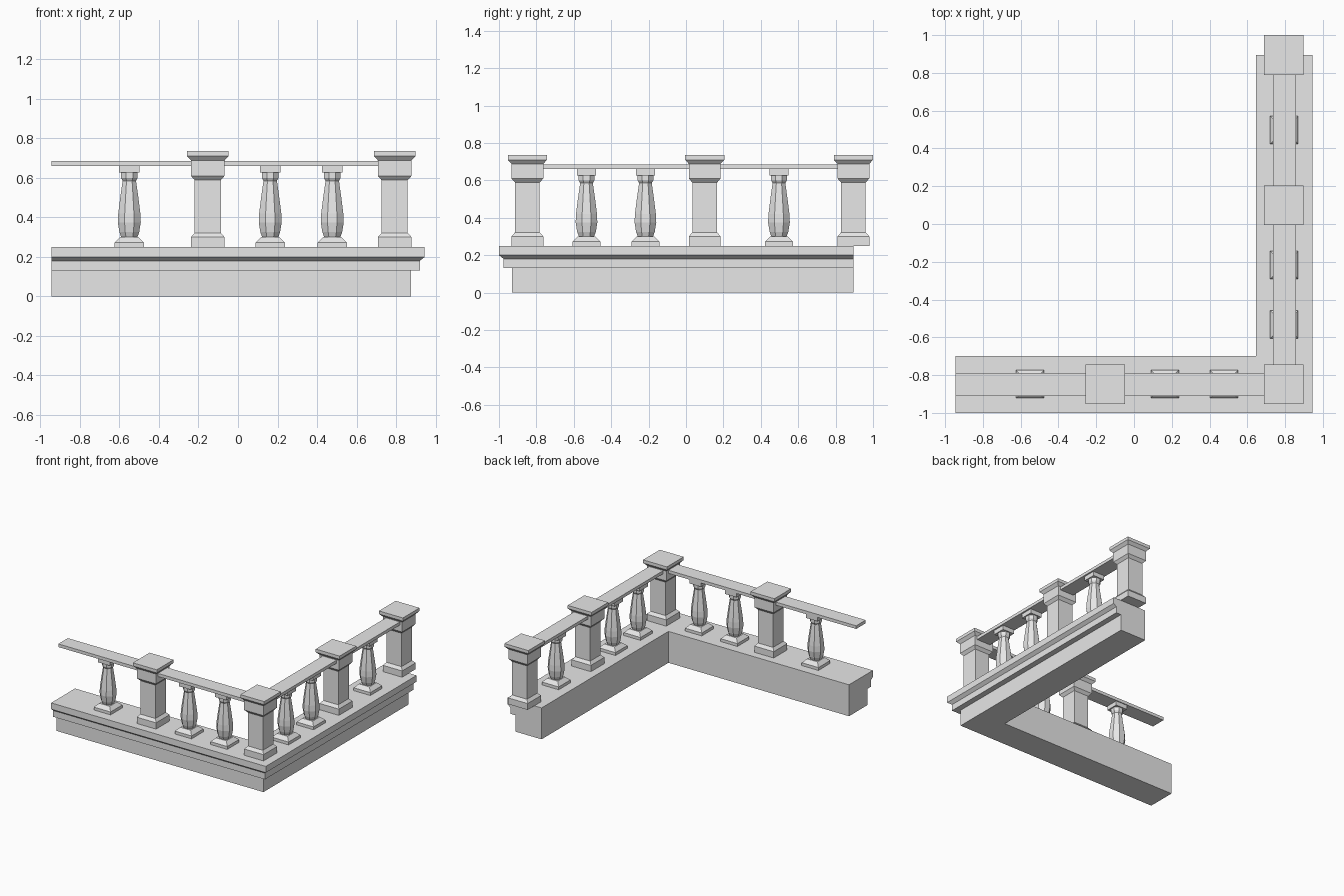
import bpy, bmesh
from math import cos, sin, pi

default = bpy.data.objects.get("Cube")
if default:
    bpy.data.objects.remove(default)

stone = bpy.data.materials.new("grey_stone")
stone.use_nodes = True
GREY = (0.8, 0.8, 0.8, 1)
stone.diffuse_color = GREY
stone.node_tree.nodes["Principled BSDF"].inputs["Base Color"].default_value = GREY


def loft(bm, rings):
    """Skin a list of closed rings and cap both ends."""
    rows = [[bm.verts.new(p) for p in ring] for ring in rings]
    n = len(rows[0])
    for a, b in zip(rows, rows[1:]):
        for i in range(n):
            j = (i + 1) % n
            bm.faces.new((a[i], a[j], b[j], b[i]))
    bm.faces.new(rows[0][::-1])
    bm.faces.new(rows[-1])


def turned(bm, sides, profile):
    """Stack regular rings; profile holds (half width, height)."""
    def ring(half, z):
        r = half / cos(pi / sides)
        angles = [(2 * i + 1) * pi / sides for i in range(sides)]
        return [(r * cos(a), r * sin(a), z) for a in angles]
    loft(bm, [ring(h, z) for h, z in profile])


def make_mesh(name, bm):
    bmesh.ops.recalc_face_normals(bm, faces=bm.faces)
    mesh = bpy.data.meshes.new(name)
    bm.to_mesh(mesh)
    bm.free()
    mesh.materials.append(stone)
    return mesh


def place(name, mesh, location=(0, 0, 0)):
    obj = bpy.data.objects.new(name, mesh)
    obj.location = location
    bpy.context.collection.objects.link(obj)


def box(name, x0, x1, y0, y1, z0, z1):
    bm = bmesh.new()
    loft(bm, [[(x0, y0, z), (x1, y0, z), (x1, y1, z), (x0, y1, z)] for z in (z0, z1)])
    place(name, make_mesh(name, bm))


# L-shaped plinth: moulded outer side, flat inner side (inset, height)
section = [(0.07, 0), (0.07, 0.13), (0.025, 0.13), (0.025, 0.18),
           (0, 0.2), (0, 0.25), (0.3, 0.25), (0.3, 0)]
bm = bmesh.new()
loft(bm, [[(-0.945, -1 + o, z) for o, z in section],
          [(0.945 - o, -1 + o, z) for o, z in section],
          [(0.945 - o, 0.895, z) for o, z in section]])
place("plinth", make_mesh("plinth", bm))

# Square posts with foot, neck block and cap
bm = bmesh.new()
turned(bm, 4, [(0.085, 0.25), (0.085, 0.3), (0.066, 0.322), (0.066, 0.588),
               (0.085, 0.61), (0.085, 0.688), (0.105, 0.71), (0.105, 0.735)])
post = make_mesh("post", bm)
for name, x, y in [("front_post", -0.153, -0.848), ("corner_post", 0.793, -0.848),
                   ("side_post", 0.793, 0.1), ("end_post", 0.793, 0.895)]:
    place(name, post, (x, y, 0))

# Balusters: square foot, eight-sided vase and collar, square cap
bm = bmesh.new()
turned(bm, 4, [(0.074, 0.25), (0.074, 0.273), (0.046, 0.3)])
turned(bm, 8, [(0.04, 0.298), (0.05, 0.325), (0.058, 0.375), (0.056, 0.42),
               (0.046, 0.5), (0.034, 0.585), (0.042, 0.6), (0.042, 0.628)])
turned(bm, 4, [(0.051, 0.626), (0.051, 0.662)])
baluster = make_mesh("baluster", bm)
for i, x in enumerate((-0.55, 0.163, 0.477)):
    place(f"front_baluster_{i + 1}", baluster, (x, -0.848, 0))
for i, y in enumerate((-0.532, -0.217, 0.497)):
    place(f"side_baluster_{i + 1}", baluster, (0.795, y, 0))

# Handrails
box("front_rail", -0.945, 0.8, -0.91, -0.79, 0.66, 0.685)
box("side_rail", 0.735, 0.858, -0.84, 0.89, 0.66, 0.685)
